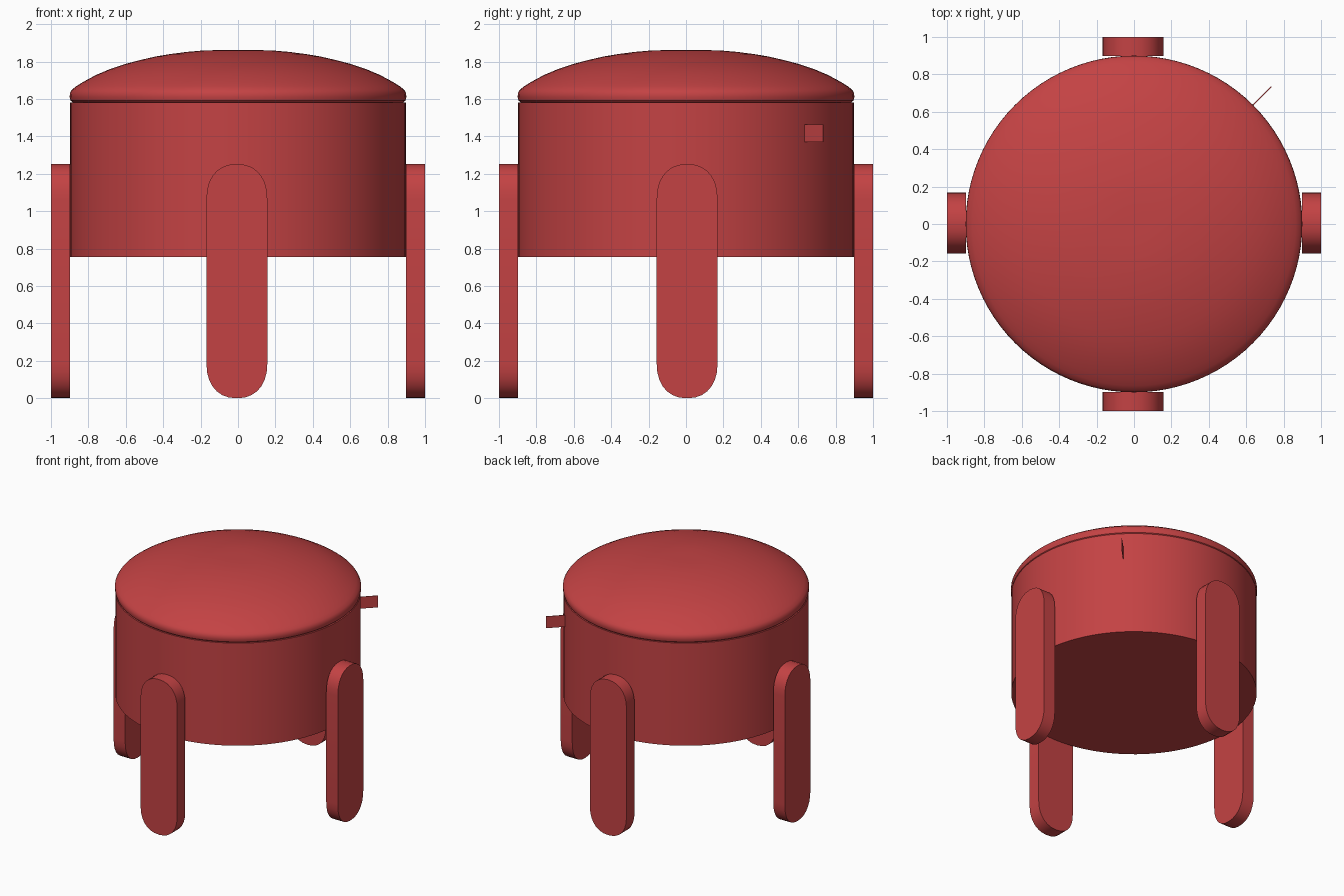
import bpy, bmesh, math

if "Cube" in bpy.data.objects:
    bpy.data.objects.remove(bpy.data.objects["Cube"])

red = bpy.data.materials.new("red fabric")
red.diffuse_color = (0.55, 0.055, 0.057, 1)
red.use_nodes = True
red.node_tree.nodes["Principled BSDF"].inputs["Base Color"].default_value = red.diffuse_color


def add_object(name, bm, smooth=True):
    bmesh.ops.recalc_face_normals(bm, faces=bm.faces)
    mesh = bpy.data.meshes.new(name)
    bm.to_mesh(mesh)
    bm.free()
    mesh.materials.append(red)
    ob = bpy.data.objects.new(name, mesh)
    bpy.context.collection.objects.link(ob)
    if smooth:
        bpy.ops.object.select_all(action='DESELECT')
        ob.select_set(True)
        bpy.context.view_layer.objects.active = ob
        bpy.ops.object.shade_smooth_by_angle(angle=math.radians(35))
    return ob


def lathe(name, profile, steps=96):
    """Spin an (r, z) profile around the z axis."""
    bm = bmesh.new()
    verts = [bm.verts.new((r, 0, z)) for r, z in profile]
    edges = [bm.edges.new(p) for p in zip(verts, verts[1:])]
    bmesh.ops.spin(bm, geom=verts + edges, cent=(0, 0, 0), axis=(0, 0, 1),
                   angle=math.tau, steps=steps)
    bmesh.ops.remove_doubles(bm, verts=bm.verts, dist=1e-4)
    return add_object(name, bm)


# Drum-shaped body
lathe("body", [(0, 0.755), (0.897, 0.755), (0.897, 1.582), (0, 1.582)])

# Domed cushion with a rounded rim
lathe("cushion", [(0, 1.582), (0.885, 1.582), (0.896, 1.592), (0.9, 1.61),
                  (0.899, 1.632), (0.888, 1.65), (0.865, 1.668), (0.83, 1.69),
                  (0.76, 1.728), (0.684, 1.76), (0.61, 1.785), (0.524, 1.808),
                  (0.44, 1.827), (0.364, 1.840), (0.27, 1.852), (0.176, 1.860),
                  (0.09, 1.861), (0, 1.862)])


def leg(name, turn, shift):
    """Upright plate with rounded ends, tangent to the body."""
    half, cap, top, n = 0.163, 0.19, 1.252, 14
    bm = bmesh.new()
    ring = []
    for mid, start in ((top - cap, 0), (cap, math.pi)):
        for i in range(n + 1):
            a = start + math.pi * i / n
            c, s = math.cos(a), math.sin(a)
            ring.append((shift + math.copysign(abs(c) ** 0.88, c) * half,
                         mid + math.copysign(abs(s) ** 0.88, s) * cap))
    face = bm.faces.new([bm.verts.new((x, -1.0, z)) for x, z in ring])
    ext = bmesh.ops.extrude_face_region(bm, geom=[face], use_keep_orig=True)
    for v in ext["geom"]:
        if isinstance(v, bmesh.types.BMVert):
            v.co.y = -0.897
    ob = add_object(name, bm)
    ob.rotation_euler.z = turn


# Four legs around the body
for i, (side, shift) in enumerate((("front", -0.006), ("right", 0.006),
                                   ("back", 0.006), ("left", -0.006))):
    leg(side + "_leg", i * math.pi / 2, shift)

# Small flat fabric tag sticking out of the body at the back right
bm = bmesh.new()
bmesh.ops.create_cube(bm, size=1)
for v in bm.verts:
    v.co = (0.965 + v.co.x * 0.147, v.co.y * 0.004, 1.417 + v.co.z * 0.095)
tag = add_object("fabric_tag", bm, smooth=False)
tag.rotation_euler.z = math.radians(45)
